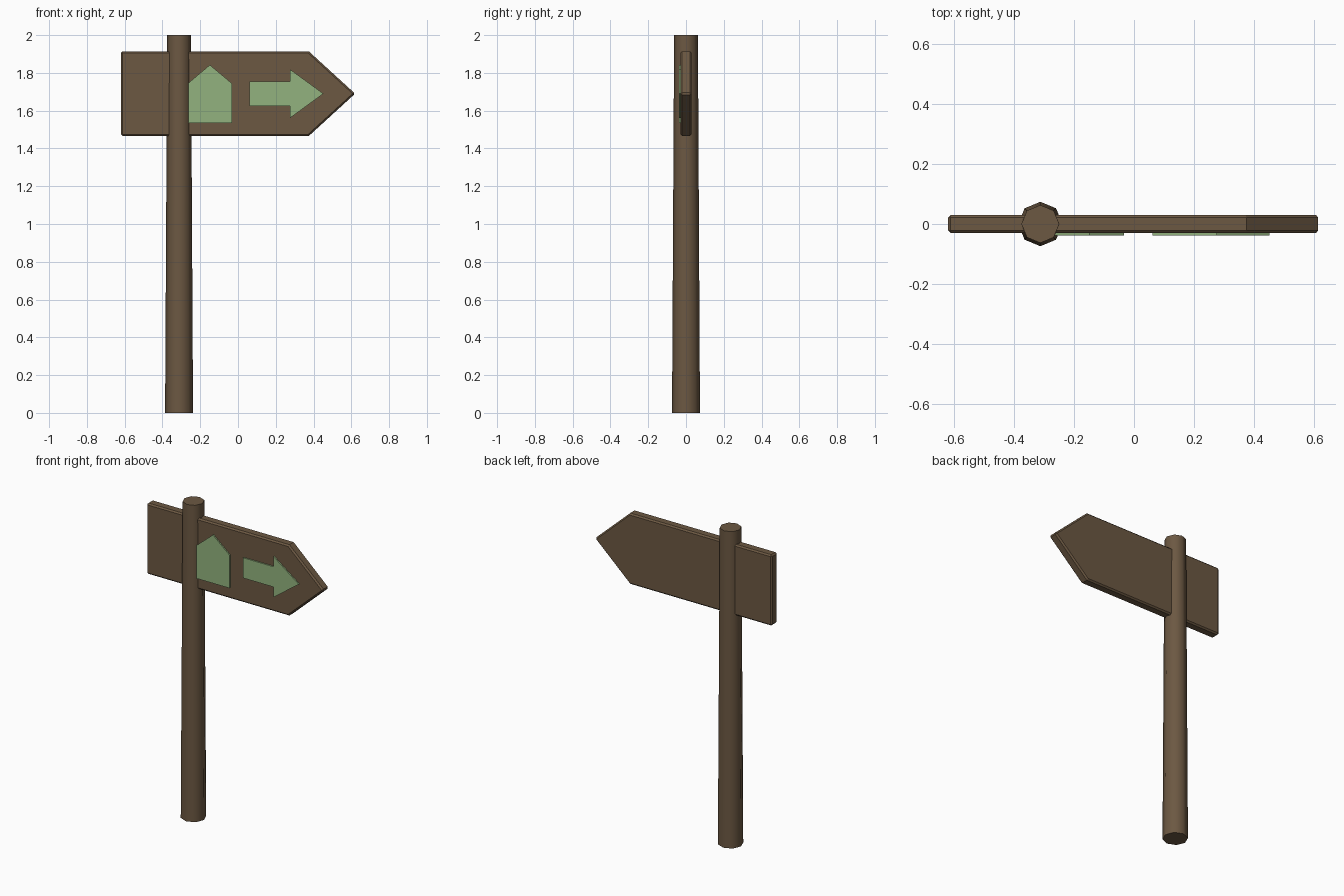
import bpy
import bmesh
from math import radians

cube = bpy.data.objects.get("Cube")
if cube:
    bpy.data.objects.remove(cube, do_unlink=True)


def material(name, color):
    mat = bpy.data.materials.new(name)
    mat.use_nodes = True
    mat.diffuse_color = (*color, 1)
    mat.node_tree.nodes["Principled BSDF"].inputs["Base Color"].default_value = (*color, 1)
    return mat


wood = material("brown wood", (0.15, 0.098, 0.055))
green = material("pale green paint", (0.29, 0.45, 0.21))


def panel(name, outline, front, back, mat):
    """Extrude an x-z outline from the front y to the back y."""
    bm = bmesh.new()
    face = bm.faces.new([bm.verts.new((x, front, z)) for x, z in outline])
    side = bmesh.ops.extrude_face_region(bm, geom=[face])
    verts = [g for g in side["geom"] if isinstance(g, bmesh.types.BMVert)]
    bmesh.ops.translate(bm, verts=verts, vec=(0, back - front, 0))
    bmesh.ops.recalc_face_normals(bm, faces=bm.faces)
    mesh = bpy.data.meshes.new(name)
    bm.to_mesh(mesh)
    bm.free()
    mesh.materials.append(mat)
    obj = bpy.data.objects.new(name, mesh)
    bpy.context.collection.objects.link(obj)
    return obj


# Tapered eight-sided post
bpy.ops.mesh.primitive_cone_add(vertices=8, radius1=0.074, radius2=0.063,
                                depth=2, location=(-0.312, 0, 1))
post = bpy.context.object
post.name = "post"
post.data.materials.append(wood)
bpy.ops.object.shade_smooth_by_angle(angle=radians(50))

# Pointed board with softened edges
mid = 1.69
board = panel("sign_board", [(-0.62, 1.466), (0.375, 1.466), (0.62, mid),
                             (0.375, 1.914), (-0.62, 1.914)], -0.03, 0.03, wood)
bevel = board.modifiers.new("soft edges", "BEVEL")
bevel.width = 0.009
bevel.segments = 1
bevel.limit_method = "ANGLE"
bevel.angle_limit = radians(60)

# Painted house and arrow
panel("house_mark", [(-0.264, 1.536), (-0.033, 1.536), (-0.033, 1.745),
                     (-0.149, 1.842), (-0.264, 1.745)], -0.038, -0.0295, green)
panel("arrow_mark", [(0.062, mid - 0.064), (0.275, mid - 0.064), (0.275, mid - 0.129),
                     (0.452, mid), (0.275, mid + 0.129), (0.275, mid + 0.064),
                     (0.062, mid + 0.064)], -0.038, -0.0295, green)
